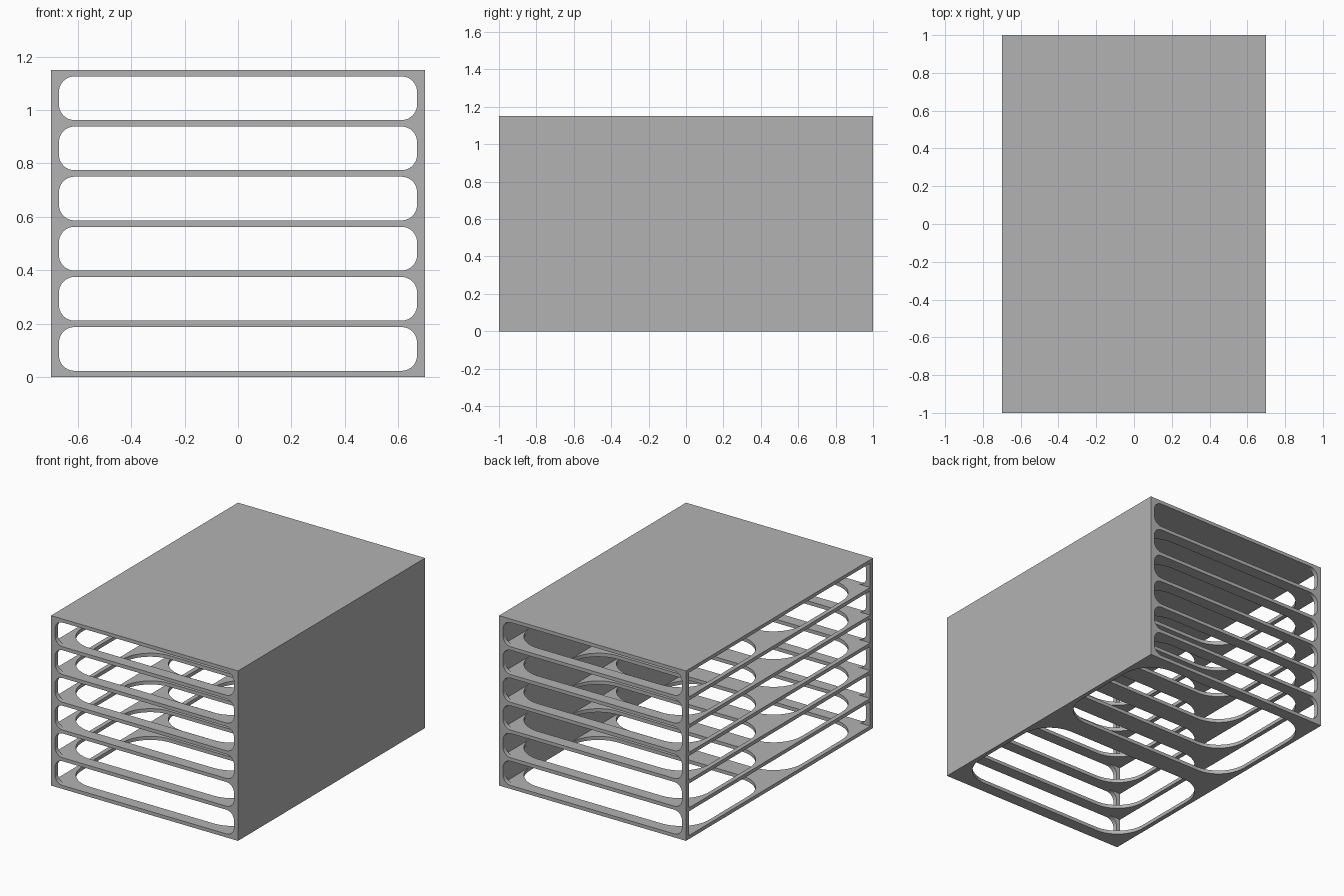
import bpy, bmesh, math
from mathutils import Vector

cube = bpy.data.objects.get("Cube")
if cube:
    bpy.data.objects.remove(cube, do_unlink=True)

HALF_X, HALF_Y, HEIGHT = 0.70, 1.0, 1.15
WALL, SHELF, CELLS = 0.03, 0.024, 6
PITCH = (HEIGHT - SHELF) / CELLS
CELL_H = PITCH - SHELF
INNER_X, INNER_Y = HALF_X - WALL, HALF_Y - WALL

grey = bpy.data.materials.new("matte grey")
grey.use_nodes = True
colour = (0.45, 0.45, 0.45, 1)
grey.diffuse_color = colour
grey.node_tree.nodes["Principled BSDF"].inputs["Base Color"].default_value = colour


def add_box(bm, lo, hi):
    lo, hi = Vector(lo), Vector(hi)
    verts = bmesh.ops.create_cube(bm, size=1)["verts"]
    bmesh.ops.scale(bm, vec=hi - lo, verts=verts)
    bmesh.ops.translate(bm, vec=(lo + hi) / 2, verts=verts)


def rounded_rect(width, height, radius, steps=10):
    points = []
    for i, (sx, sy) in enumerate([(1, 1), (-1, 1), (-1, -1), (1, -1)]):
        for k in range(steps + 1):
            a = math.pi / 2 * (i + k / steps)
            points.append((sx * (width / 2 - radius) + radius * math.cos(a),
                           sy * (height / 2 - radius) + radius * math.sin(a)))
    return points


def add_prism(bm, points, place, sweep):
    face = bm.faces.new([bm.verts.new(place(u, v)) for u, v in points])
    extruded = bmesh.ops.extrude_face_region(bm, geom=[face])["geom"]
    moved = [g for g in extruded if isinstance(g, bmesh.types.BMVert)]
    bmesh.ops.translate(bm, vec=sweep, verts=moved)


def make_object(name, bm):
    bmesh.ops.recalc_face_normals(bm, faces=bm.faces)
    mesh = bpy.data.meshes.new(name)
    bm.to_mesh(mesh)
    bm.free()
    mesh.materials.append(grey)
    obj = bpy.data.objects.new(name, mesh)
    bpy.context.collection.objects.link(obj)
    return obj


# Solid cabinet block
bm = bmesh.new()
add_box(bm, (-HALF_X, -HALF_Y, 0), (HALF_X, HALF_Y, HEIGHT))
cabinet = make_object("cabinet", bm)

# Compartments, open on one long side, and rounded slots through both ends
cells, slots, holes = bmesh.new(), bmesh.new(), bmesh.new()
outline = rounded_rect(2 * INNER_X, CELL_H, 0.058)
for i in range(CELLS):
    z = SHELF + i * PITCH
    add_box(cells, (-HALF_X - 0.1, -INNER_Y, z), (INNER_X, INNER_Y, z + CELL_H))
    add_prism(slots, outline, lambda u, v: (u, -1.1, z + CELL_H / 2 + v), (0, 2.2, 0))

# Two large rounded openings through every shelf
outline = rounded_rect(2 * INNER_X, 0.85, 0.21, 16)
for side in (-1, 1):
    add_prism(holes, outline, lambda u, v: (u, side * 0.495 + v, -0.1),
              (0, 0, HEIGHT - SHELF - CELL_H / 2 + 0.1))

# Cut the block, then drop the cutters
bpy.context.view_layer.objects.active = cabinet
for name, bm in (("cell_cutter", cells), ("slot_cutter", slots), ("hole_cutter", holes)):
    cutter = make_object(name, bm)
    cutter.hide_render = True
    mod = cabinet.modifiers.new(name, 'BOOLEAN')
    mod.operation, mod.solver, mod.object = 'DIFFERENCE', 'EXACT', cutter
    bpy.ops.object.modifier_apply(modifier=mod.name)
    bpy.data.objects.remove(cutter, do_unlink=True)

# Smooth rounded corners, crisp edges
bpy.ops.object.select_all(action='DESELECT')
cabinet.select_set(True)
bpy.ops.object.shade_smooth_by_angle(angle=math.radians(30))
